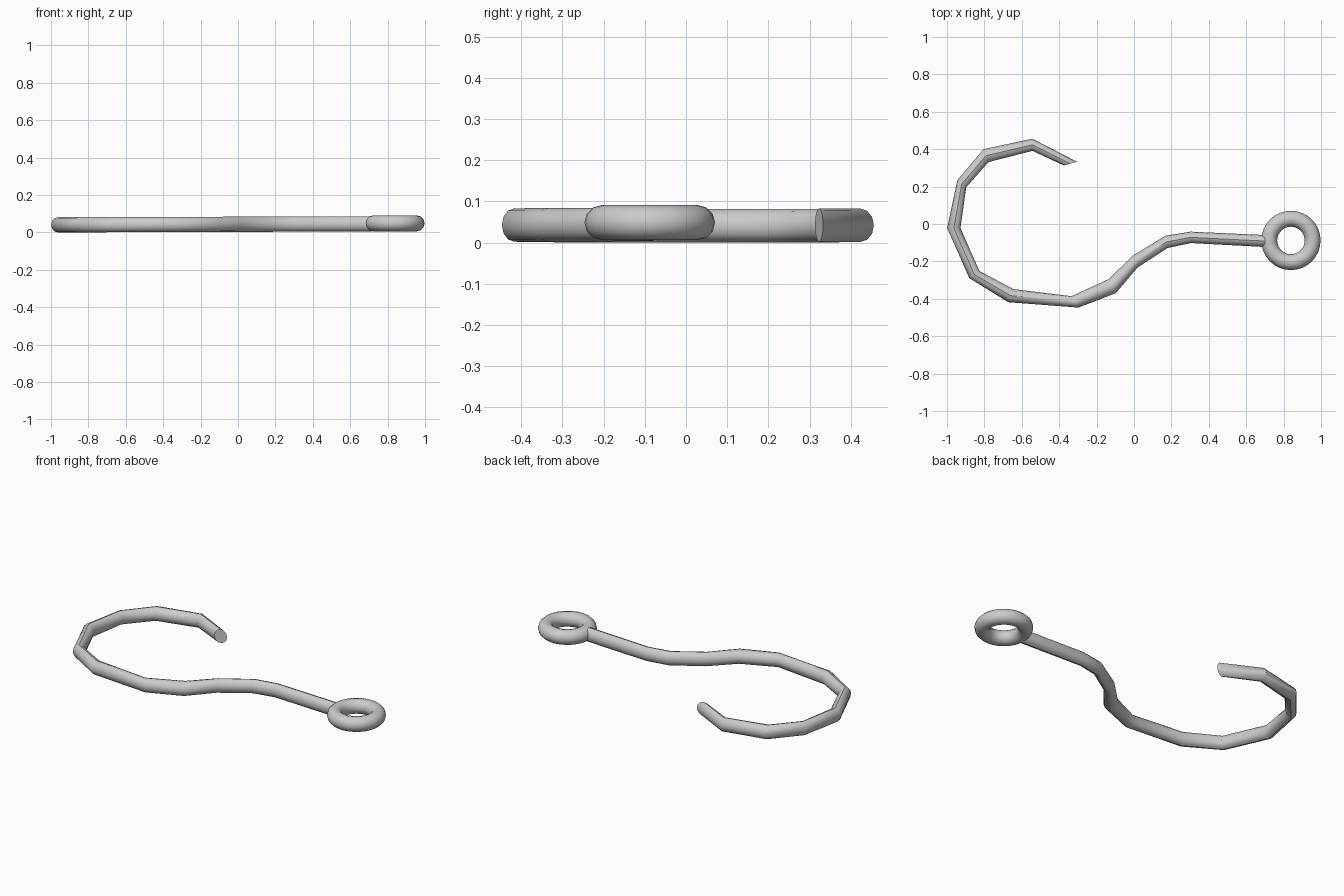
import bpy, bmesh, math
from mathutils import Vector

if "Cube" in bpy.data.objects:
    bpy.data.objects.remove(bpy.data.objects["Cube"])

# hook outline in plan: outer and inner corner at each bend, from tip to eye
BENDS = [
    ((-0.305, 0.333), (-0.375, 0.313)),
    ((-0.543, 0.456), (-0.543, 0.391)),
    ((-0.805, 0.400), (-0.778, 0.331)),
    ((-0.945, 0.233), (-0.897, 0.196)),
    ((-0.999, -0.022), (-0.928, -0.022)),
    ((-0.880, -0.290), (-0.826, -0.252)),
    ((-0.672, -0.418), (-0.645, -0.348)),
    ((-0.297, -0.447), (-0.334, -0.386)),
    ((-0.098, -0.370), (-0.136, -0.295)),
    ((0.020, -0.232), (-0.008, -0.170)),
    ((0.180, -0.128), (0.168, -0.063)),
    ((0.305, -0.102), (0.302, -0.041)),
    ((0.720, -0.124), (0.720, -0.060)),
]
SIDES = 12
HALF_HEIGHT = 0.0405

# shank: one polygonal section per bend, bridged and capped
bm = bmesh.new()
rings = []
for a, b in BENDS:
    a, b = Vector(a), Vector(b)
    mid, half = (a + b) / 2, (a - b) / 2
    z = 0.0435 + 0.003 * mid.x
    ring = []
    for i in range(SIDES):
        t = math.tau * i / SIDES
        p = mid + half * math.cos(t)
        ring.append(bm.verts.new((p.x, p.y, z + HALF_HEIGHT * math.sin(t))))
    rings.append(ring)
for r, s in zip(rings, rings[1:]):
    for i in range(SIDES):
        j = (i + 1) % SIDES
        bm.faces.new((r[i], r[j], s[j], s[i]))
bm.faces.new(rings[0])
bm.faces.new(rings[-1])
bmesh.ops.recalc_face_normals(bm, faces=bm.faces)
mesh = bpy.data.meshes.new("hook_shank")
bm.to_mesh(mesh)
bm.free()
shank = bpy.data.objects.new("hook_shank", mesh)
bpy.context.collection.objects.link(shank)

# eye ring at the end of the shank
bpy.ops.mesh.primitive_torus_add(location=(0.839, -0.088, 0.0485), major_radius=0.116,
                                 minor_radius=0.0425, major_segments=32, minor_segments=12)
eye = bpy.context.object
eye.name = "eye_ring"

for ob in (shank, eye):
    bpy.ops.object.select_all(action='DESELECT')
    ob.select_set(True)
    bpy.context.view_layer.objects.active = ob
    bpy.ops.object.shade_smooth_by_angle(angle=math.radians(35))
